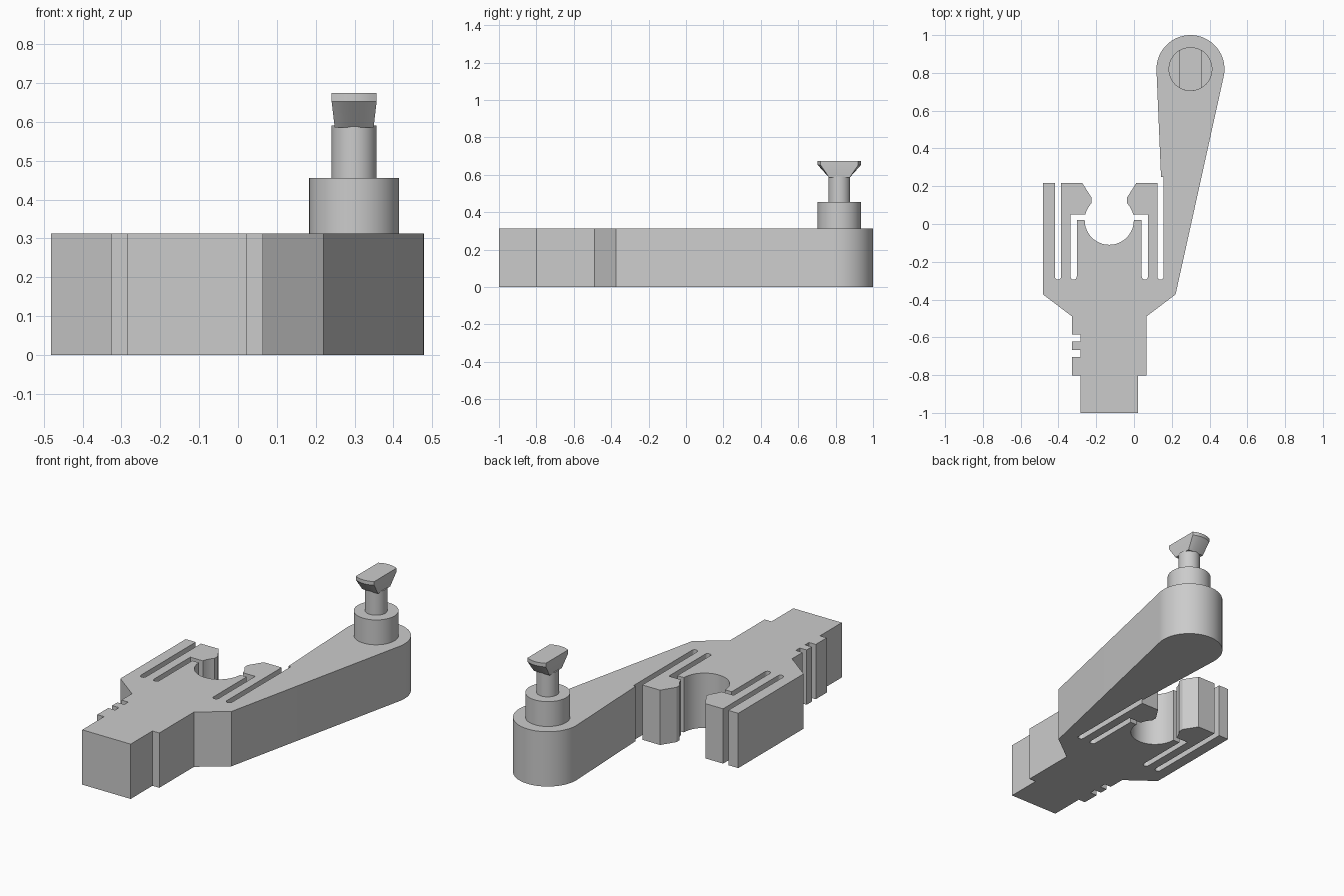
import bpy, bmesh
from math import sin, cos, pi, radians, sqrt

cube = bpy.data.objects.get("Cube")
if cube:
    bpy.data.objects.remove(cube, do_unlink=True)

grey = bpy.data.materials.new("plain grey")
grey.use_nodes = True
colour = (0.6, 0.6, 0.6, 1)
grey.diffuse_color = colour
grey.node_tree.nodes["Principled BSDF"].inputs["Base Color"].default_value = colour

AXIS = -0.131          # centre line of the clip body
TOP = 0.313            # thickness of the flat body
PIN = (0.299, 0.82)    # centre of the arm's round end


def arc(cx, cy, r, start, end, steps):
    """Points along an arc, angles in degrees."""
    angles = [radians(start + (end - start) * i / steps) for i in range(steps + 1)]
    return [(cx + r * cos(a), cy + r * sin(a)) for a in angles]


def slot(left, right):
    """Round-bottomed slot, walked from its right wall to its left wall."""
    r = (right - left) / 2
    return arc((left + right) / 2, -0.278, r, 0, -180, 10)


def loft(name, sections):
    """Solid through stacked sections given as (outline, height)."""
    bm = bmesh.new()
    rings = [[bm.verts.new((x, y, z)) for x, y in pts] for pts, z in sections]
    n = len(rings[0])
    for low, high in zip(rings, rings[1:]):
        for i in range(n):
            j = (i + 1) % n
            bm.faces.new((low[i], low[j], high[j], high[i]))
    bm.faces.new(rings[0][::-1])
    bm.faces.new(rings[-1])
    bmesh.ops.recalc_face_normals(bm, faces=bm.faces)
    mesh = bpy.data.meshes.new(name)
    bm.to_mesh(mesh)
    bm.free()
    obj = bpy.data.objects.new(name, mesh)
    bpy.context.collection.objects.link(obj)
    mesh.materials.append(grey)
    bpy.ops.object.select_all(action="DESELECT")
    obj.select_set(True)
    bpy.context.view_layer.objects.active = obj
    bpy.ops.object.shade_smooth_by_angle(angle=radians(25))
    return obj


# Right half of the clip, measured from the centre line, outer wall to cradle
clip = slot(0.255, 0.288)
clip += [(0.255, 0.217), (0.143, 0.217), (0.094, 0.14)]
clip += arc(0, 0.02, 0.13, 43.7, 13.3, 5)
clip += [(0.205, 0.05)] + slot(0.172, 0.205) + [(0.172, 0.02)]
cradle = arc(0, 0.02, 0.13, 0, -180, 32)
clip_left = [(-x, y) for x, y in reversed(clip)]

# Tail, with two notches on the right-hand side only
tail_right = [(0.153, -1), (0.153, -0.803), (0.196, -0.803), (0.196, -0.49), (0.351, -0.373)]
tail_left = [(-x, y) for x, y in reversed(tail_right)]
notches = []
for y in (-0.585, -0.668):
    notches += [(-0.196, y), (-0.153, y), (-0.153, y - 0.036), (-0.196, y - 0.036)]
tail_left[2:2] = notches


def shift(points):
    return [(x + AXIS, y) for x, y in points]


# Whole body outline, counter-clockwise from the tail
outline = shift(tail_right)
outline += arc(*PIN, 0.18, -12.3, 182.4, 40)
outline += [(0.143, 0.25), (0.157, 0.25)]
outline += shift(clip + cradle + clip_left)
outline += shift([(-0.288, 0.217), (-0.351, 0.217)] + tail_left)
loft("clip_body_with_arm", [(outline, 0), (outline, TOP)])

# Boss and neck on the end of the arm
for name, radius, low, high in (("pin_boss", 0.116, TOP, 0.455),
                                ("pin_neck", 0.058, 0.455, 0.59)):
    circle = arc(*PIN, radius, 0, 360, 48)[:-1]
    loft(name, [(circle, low), (circle, high)])


# Flared head: narrow block below, arc-ended bar above
def head_section(half_width, end):
    xs = [half_width * (i / 4 - 1) for i in range(9)]
    front = [(x, -end(x)) for x in xs]
    back = [(-x, -y) for x, y in front]
    return [(x + PIN[0], y + PIN[1]) for x, y in front + back]


bar = head_section(0.058, lambda x: sqrt(0.116 ** 2 - x * x))
foot = head_section(0.05, lambda x: 0.055)
loft("pin_head", [(foot, 0.585), (bar, 0.653), (bar, 0.674)])
